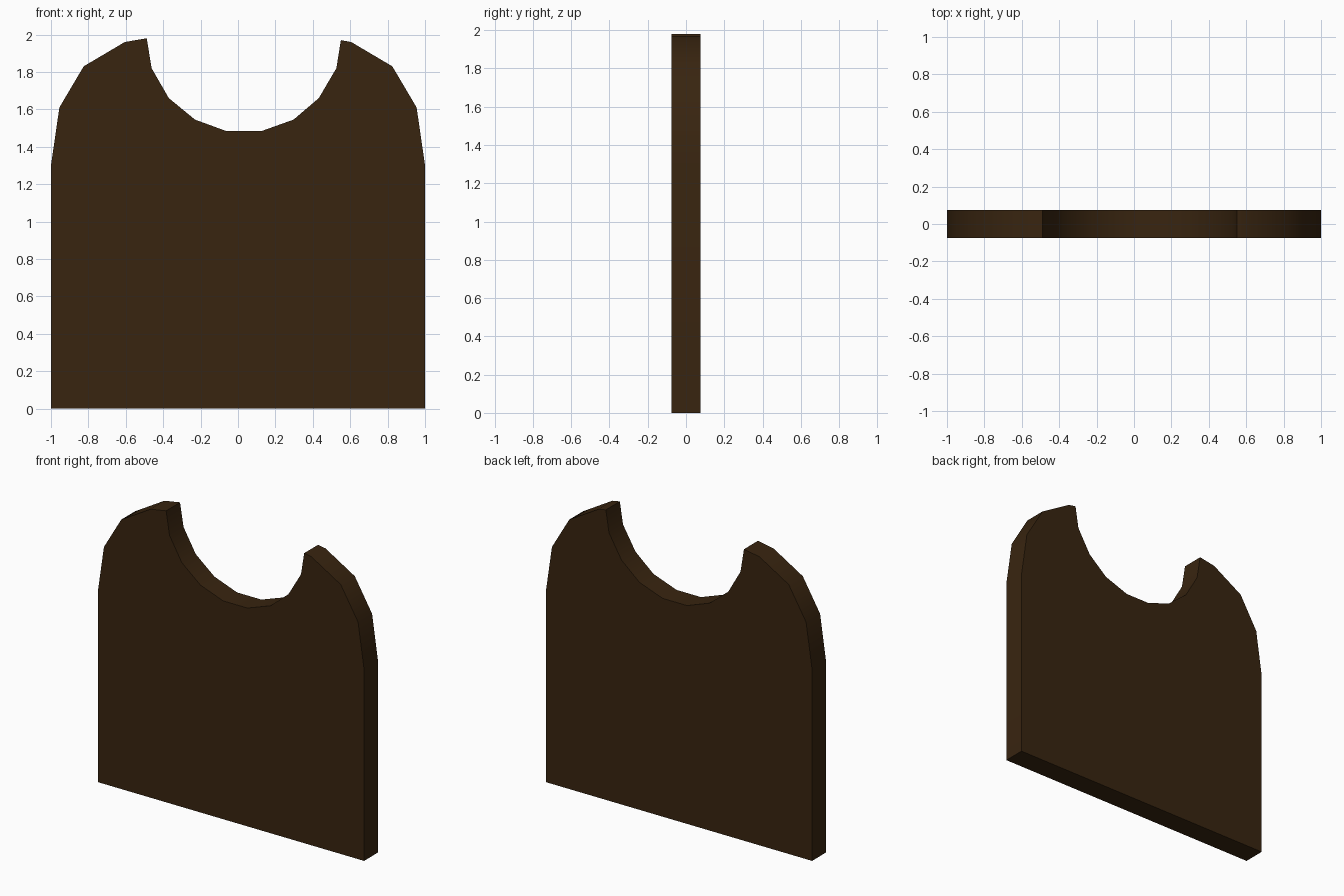
import bpy, bmesh, math

if "Cube" in bpy.data.objects:
    bpy.data.objects.remove(bpy.data.objects["Cube"])

DEPTH = 0.15

# Outline of the board in x, z, counter-clockwise seen from the front
side = [(1, 0), (1, 1.30), (0.955, 1.61), (0.825, 1.83), (0.605, 1.96)]
notch = [(0.55, 1.97), (0.526, 1.82), (0.432, 1.66), (0.297, 1.545), (0.123, 1.483),
         (-0.06, 1.483), (-0.23, 1.545), (-0.37, 1.66), (-0.462, 1.82), (-0.488, 1.98)]
outline = side + notch + [(-x, z) for x, z in reversed(side)]

wood = bpy.data.materials.new("dark brown wood")
wood.diffuse_color = (0.040, 0.018, 0.005, 1)
wood.use_nodes = True
wood.node_tree.nodes["Principled BSDF"].inputs["Base Color"].default_value = wood.diffuse_color

# Board: extruded outline with the rounded shoulders and scooped top
bm = bmesh.new()
front = bm.faces.new([bm.verts.new((x, -DEPTH / 2, z)) for x, z in outline])
ext = bmesh.ops.extrude_face_region(bm, geom=[front], use_keep_orig=True)
back = [v for v in ext["geom"] if isinstance(v, bmesh.types.BMVert)]
bmesh.ops.translate(bm, verts=back, vec=(0, DEPTH, 0))
bmesh.ops.recalc_face_normals(bm, faces=bm.faces)

mesh = bpy.data.meshes.new("notched_board")
bm.to_mesh(mesh)
bm.free()
mesh.materials.append(wood)
board = bpy.data.objects.new("notched_board", mesh)
bpy.context.collection.objects.link(board)

# Smooth curved rim, sharp corners
bpy.context.view_layer.objects.active = board
board.select_set(True)
bpy.ops.object.shade_smooth_by_angle(angle=math.radians(30))
